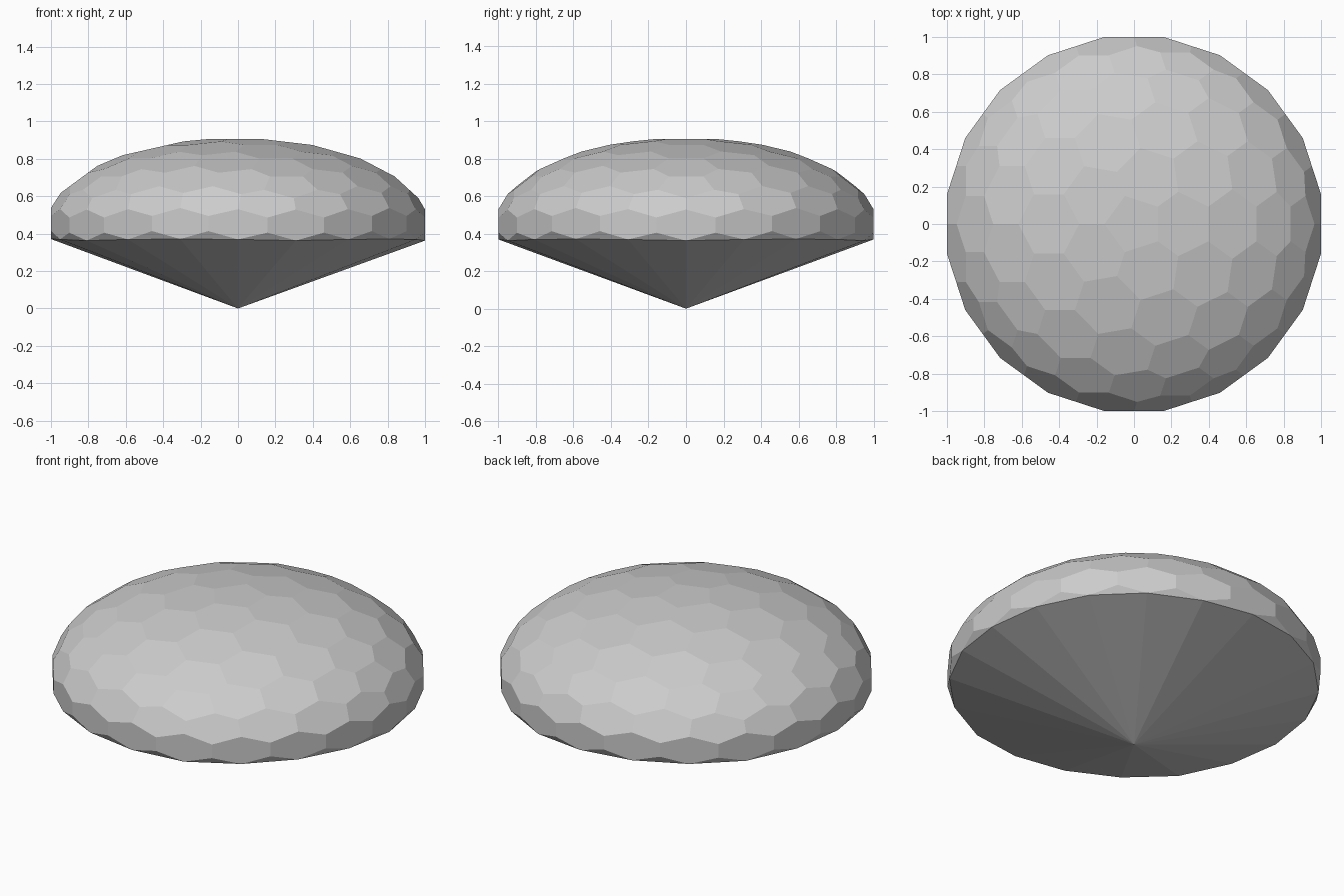
import bpy, bmesh
from math import radians

if "Cube" in bpy.data.objects:
    bpy.data.objects.remove(bpy.data.objects["Cube"])

TOP_Z, RIM_Z = 0.906, 0.368   # dome summit, and rim where the cone begins

# Source sphere: each of its vertices becomes one flat facet of the dome
src = bmesh.new()
bmesh.ops.create_icosphere(src, subdivisions=3, radius=1.0)
src.normal_update()

# Facet corners: where the tangent planes of three neighbouring vertices meet
corners, low = [], []
for f in src.faces:
    heights = [v.co.z for v in f.verts]
    if max(heights) > -0.01:
        p = f.normal / f.normal.dot(f.verts[0].co)
        corners.append(p)
        if sum(h < -0.01 for h in heights) == 2:
            low.append(p.z)
src.free()

# Squash the dome so that its summit and rim land at the right heights
rim = sum(low) / len(low)
scale = (TOP_Z - RIM_Z) / (1.0 - rim)
centre = TOP_Z - scale

# Gem body: faceted dome wrapped together with the point of the lower cone
bm = bmesh.new()
for p in corners:
    bm.verts.new((p.x, p.y, centre + scale * p.z))
bm.verts.new((0, 0, 0))
bmesh.ops.convex_hull(bm, input=bm.verts[:])
bmesh.ops.dissolve_limit(bm, angle_limit=radians(0.7), verts=bm.verts[:], edges=bm.edges[:])
bmesh.ops.recalc_face_normals(bm, faces=bm.faces[:])

mesh = bpy.data.meshes.new("faceted_gem")
bm.to_mesh(mesh)
bm.free()
bpy.context.collection.objects.link(bpy.data.objects.new("faceted_gem", mesh))
